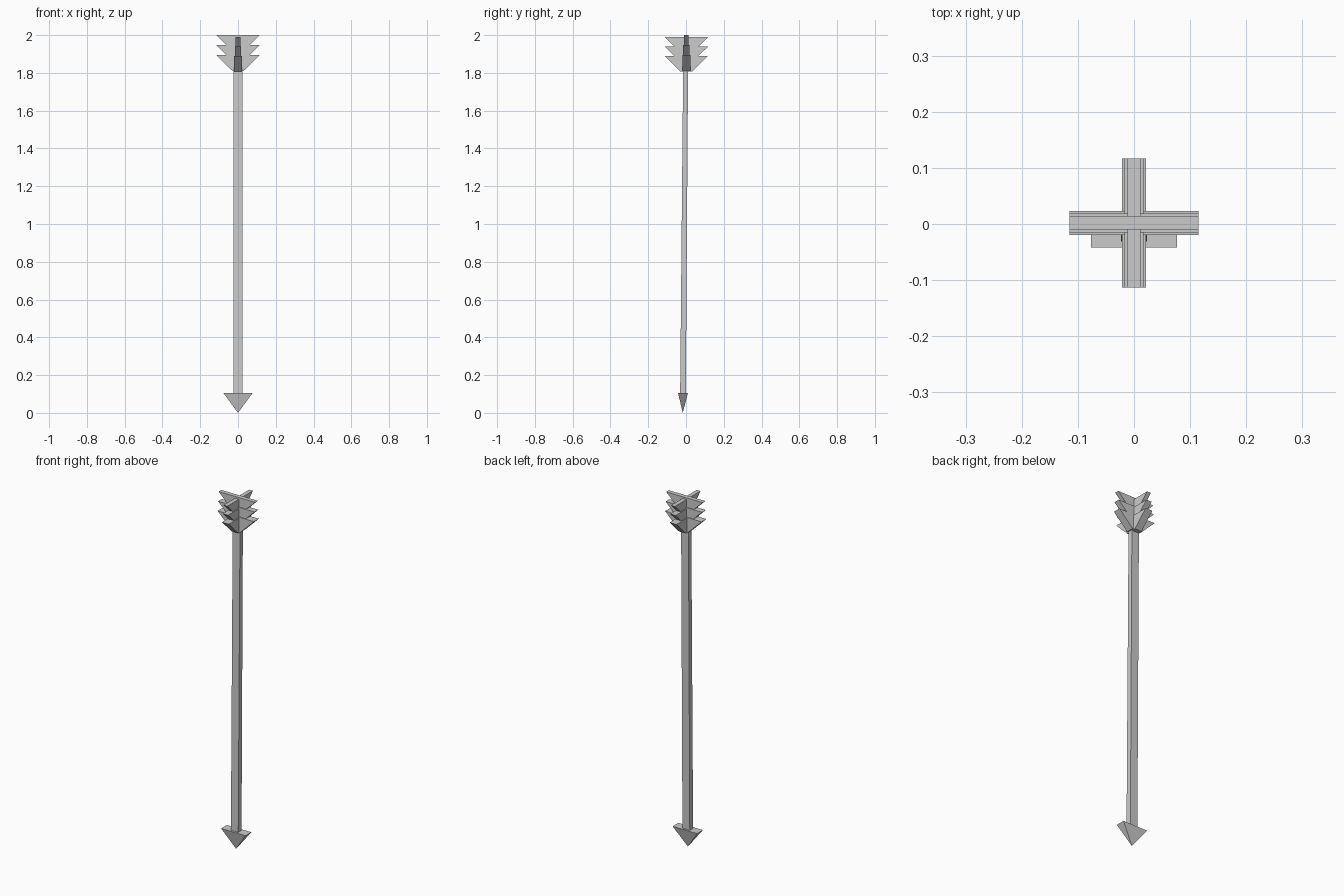
import bpy, bmesh, math

if "Cube" in bpy.data.objects:
    bpy.data.objects.remove(bpy.data.objects["Cube"])


def mesh_object(name, bm):
    bmesh.ops.recalc_face_normals(bm, faces=bm.faces[:])
    me = bpy.data.meshes.new(name)
    bm.to_mesh(me)
    bm.free()
    ob = bpy.data.objects.new(name, me)
    bpy.context.collection.objects.link(ob)
    return ob


def frustum(name, bottom, top):
    """Box between two rectangles: (centre x, centre y, z, half x, half y)."""
    bm = bmesh.new()
    loops = []
    for cx, cy, z, hx, hy in (bottom, top):
        loops.append([bm.verts.new((cx + sx * hx, cy + sy * hy, z))
                      for sx, sy in ((-1, -1), (1, -1), (1, 1), (-1, 1))])
    low, high = loops
    bm.faces.new(low)
    bm.faces.new(high)
    for i in range(4):
        j = (i + 1) % 4
        bm.faces.new((low[i], low[j], high[j], high[i]))
    return mesh_object(name, bm)


# Shaft: slim rectangular bar leaning slightly back
frustum("shaft", (0, -0.016, 0.10, 0.023, 0.015), (0, -0.002, 1.83, 0.023, 0.013))

# Arrowhead: flattened upside-down pyramid
bm = bmesh.new()
rim = [bm.verts.new((x, y, 0.105)) for x, y in
       ((-0.077, -0.042), (0.077, -0.042), (0.077, 0.01), (-0.077, 0.01))]
tip = bm.verts.new((0, -0.017, 0))
bm.faces.new(rim)
for i in range(4):
    bm.faces.new((rim[i], rim[(i + 1) % 4], tip))
mesh_object("arrowhead", bm)

# Fletching: crossed vanes, three flared tiers each getting thinner upward
for tier, half_thick in enumerate((0.0215, 0.017, 0.012)):
    z = 1.81 + 0.053 * tier
    frustum(f"side_vane_{tier + 1}",
            (0, 0.002, z, 0.029, half_thick),
            (0, 0.002, z + 0.084, 0.115, half_thick))
    z = 1.807 + 0.05 * tier
    frustum(f"front_back_vane_{tier + 1}",
            (0, 0.002, z, half_thick, 0.031),
            (0, 0.002, z + 0.083, half_thick, 0.115))
